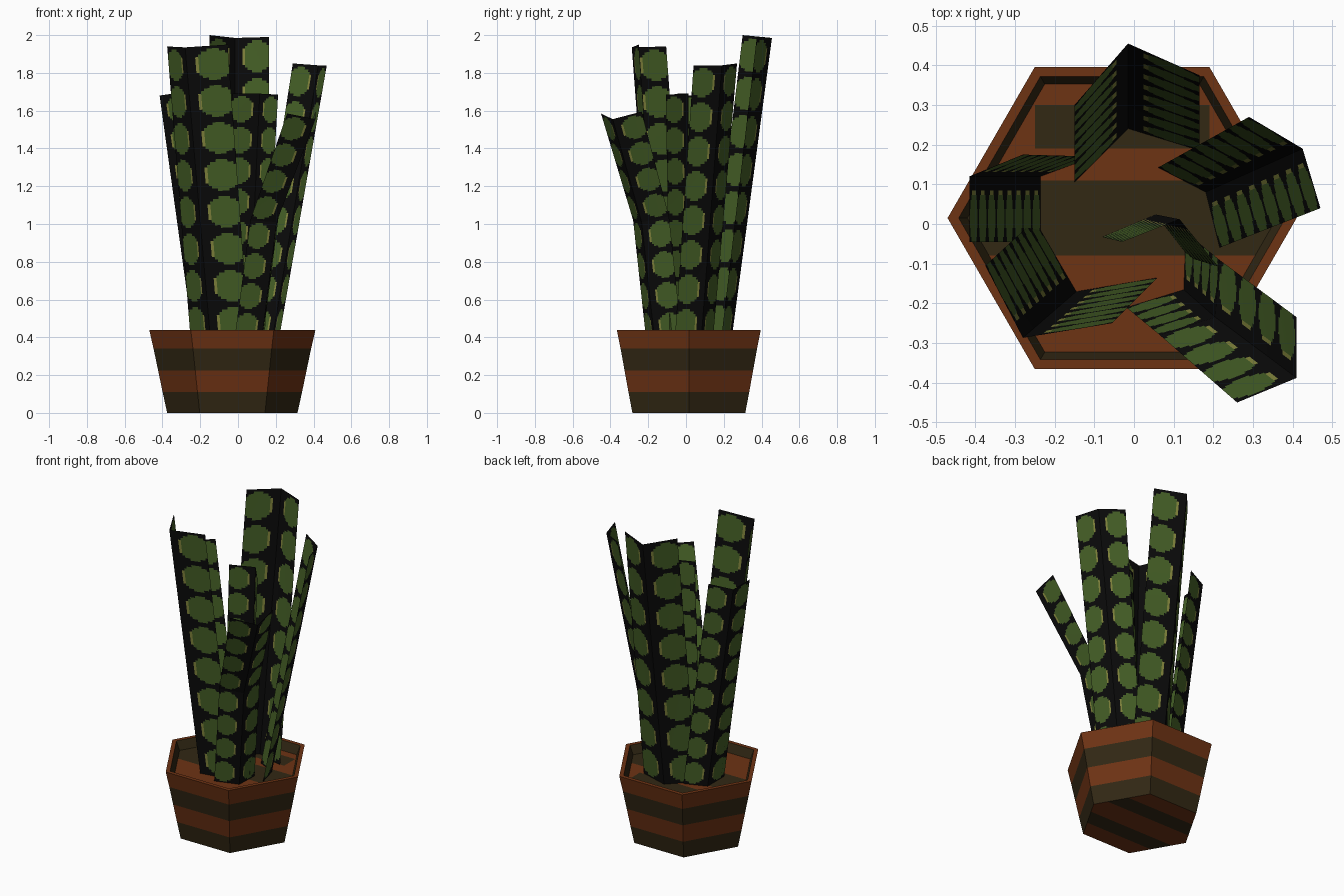
import bpy, bmesh, math
from mathutils import Vector

if "Cube" in bpy.data.objects:
    bpy.data.objects.remove(bpy.data.objects["Cube"])


def mat(name, rgb):
    m = bpy.data.materials.new(name)
    m.diffuse_color = (*rgb, 1)
    m.use_nodes = True
    m.node_tree.nodes["Principled BSDF"].inputs["Base Color"].default_value = m.diffuse_color
    return m


BLACK = mat("leaf black", (0.003, 0.003, 0.003))
GREEN = mat("leaf green", (0.058, 0.112, 0.019))
YELLOW = mat("leaf yellow edge", (0.22, 0.23, 0.045))
CLAY = mat("clay orange", (0.155, 0.033, 0.007))
EARTH = mat("earth brown", (0.032, 0.021, 0.007))


def finish(bm, name, mats):
    me = bpy.data.meshes.new(name)
    bm.to_mesh(me)
    bm.free()
    for m in mats:
        me.materials.append(m)
    ob = bpy.data.objects.new(name, me)
    bpy.context.collection.objects.link(ob)
    return ob


CX, CY = -0.03, 0.015


def hex_ring(bm, r, z):
    return [bm.verts.new((CX + r * math.cos(i * math.pi / 3),
                          CY + r * math.sin(i * math.pi / 3), z)) for i in range(6)]


# Striped hexagonal pot: outer wall, rim and inner wall (radius, height, material)
bm = bmesh.new()
profile = [(0.345, 0.0, 1), (0.369, 0.11, 0), (0.393, 0.225, 1), (0.417, 0.34, 0),
           (0.44, 0.44, 0), (0.412, 0.44, 1), (0.39, 0.385, 1)]
rings = [hex_ring(bm, r, z) for r, z, _ in profile]
for k in range(len(rings) - 1):
    for i in range(6):
        j = (i + 1) % 6
        f = bm.faces.new((rings[k][i], rings[k][j], rings[k + 1][j], rings[k + 1][i]))
        f.material_index = profile[k][2]
finish(bm, "pot", [CLAY, EARTH])


# Banded flat discs: the soil and the pot base
def banded_disc(name, r, z, up, cuts, is_earth):
    bm = bmesh.new()
    ring = hex_ring(bm, r, z)
    bm.faces.new(ring if up else ring[::-1])
    for co, no in cuts:
        bmesh.ops.bisect_plane(bm, geom=bm.verts[:] + bm.edges[:] + bm.faces[:],
                               plane_co=co, plane_no=no)
    for f in bm.faces:
        c = f.calc_center_median()
        f.material_index = int(is_earth(c.x, c.y))
    finish(bm, name, [CLAY, EARTH])


cuts = [((0, y, 0), (0, 1, 0)) for y in (-0.27, -0.08, 0.11, 0.19, 0.30)]
cuts += [((x, 0, 0), (1, 0, 0)) for x in (-0.25, 0.19)]
banded_disc("soil", 0.39, 0.385, True, cuts,
            lambda x, y: -0.08 < y < 0.11 or (0.19 < y < 0.30 and -0.25 < x < 0.19))
cuts = [((0, y, 0), (0, 1, 0)) for y in (-0.17, -0.06, 0.09, 0.2)]
banded_disc("pot_base", 0.345, 0.0, False, cuts,
            lambda x, y: -0.17 < y < -0.06 or 0.09 < y < 0.2)


# Spot pattern: u runs from fold to outer edge, t is the position in one of 8 tiles
def spot(u, t):
    du = abs((u - 0.64) / 0.37)
    dt = abs((t - 0.5) / 0.41)
    d = du ** 2.8 + dt ** 2.8
    if d < 1:
        return 1
    if du > 0.85 and dt < 0.75 and d < 1.35:
        return 2
    return 0


# Folded leaf: each row is (edge, fold, edge), rows run from soil to tip
def leaf(name, rows, nu=14, nt=14):
    bm = bmesh.new()
    rows = [[Vector(p) for p in row] for row in rows]
    nv = 8 * nt

    def at(col, v):
        s = v * (len(rows) - 1)
        k = min(int(s), len(rows) - 2)
        return rows[k][col].lerp(rows[k + 1][col], s - k)

    for side in (0, 2):
        grid = [[bm.verts.new(at(1, j / nv).lerp(at(side, j / nv), i / nu))
                 for i in range(nu + 1)] for j in range(nv + 1)]
        for j in range(nv):
            for i in range(nu):
                q = (grid[j][i], grid[j][i + 1], grid[j + 1][i + 1], grid[j + 1][i])
                f = bm.faces.new(q if side == 2 else q[::-1])
                f.material_index = spot((i + 0.5) / nu, ((j + 0.5) / nt) % 1)
    bmesh.ops.remove_doubles(bm, verts=bm.verts[:], dist=0.0005)
    finish(bm, name, [BLACK, GREEN, YELLOW])


Z = 0.38
leaf("leaf_back", [
    [(0.165, 0.185, Z), (-0.015, 0.24, Z), (-0.15, 0.105, Z)],
    [(0.165, 0.375, 1.99), (-0.015, 0.455, 1.985), (-0.15, 0.30, 2.0)]])
leaf("leaf_left", [
    [(-0.10, 0.17, Z), (-0.235, 0.12, Z), (-0.235, -0.045, Z)],
    [(-0.28, 0.175, 1.70), (-0.415, 0.12, 1.68), (-0.415, -0.045, 1.68)]])
leaf("leaf_front_left", [
    [(-0.25, 0.01, Z), (-0.145, -0.17, Z), (0.06, -0.135, Z)],
    [(-0.375, -0.105, 1.94), (-0.28, -0.287, 1.935), (-0.055, -0.25, 1.95)]])
leaf("leaf_right", [
    [(0.215, -0.06, Z), (0.18, 0.08, Z), (0.06, 0.142, Z)],
    [(0.47, 0.04, 1.84), (0.425, 0.19, 1.84), (0.29, 0.27, 1.85)]])
leaf("leaf_front_right_bent", [
    [(-0.02, -0.21, Z), (0.125, -0.165, Z), (0.13, -0.02, Z)],
    [(0.065, -0.28, 1.02), (0.205, -0.235, 1.01), (0.215, -0.09, 1.04)],
    [(0.26, -0.45, 1.585), (0.41, -0.388, 1.555), (0.41, -0.235, 1.595)]])
leaf("leaf_middle", [
    [(-0.08, -0.033, Z), (0.055, 0.024, Z), (0.14, -0.085, Z)],
    [(-0.03, -0.045, 1.69), (0.115, 0.012, 1.69), (0.212, -0.107, 1.685)]])
